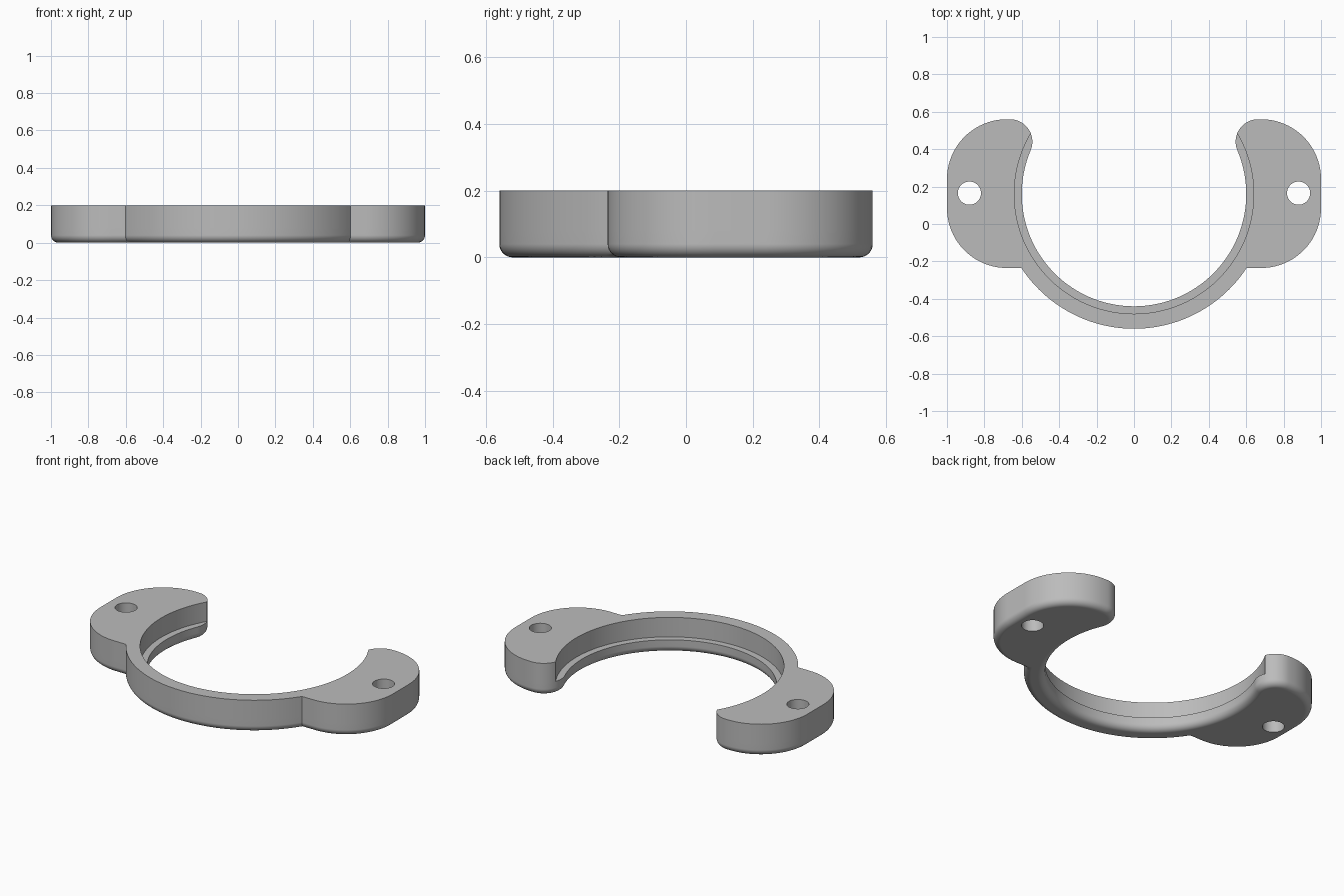
import bpy, bmesh
from math import pi, sin, cos, sqrt, acos, atan2, hypot

cube = bpy.data.objects.get("Cube")
if cube:
    bpy.data.objects.remove(cube, do_unlink=True)

# Main dimensions
HEIGHT, LEDGE_Z, FILLET = 0.2, 0.08, 0.04
RING_Y, R_OUT, R_SEAT, R_LIP = 0.16, 0.72, 0.64, 0.60
EAR_X, EAR_R, EAR_FRONT, EAR_BACK = 0.68, 0.32, 0.085, 0.24
TIP_R, TIP_Y = 0.12, 0.44
TIP_X = sqrt((R_LIP + TIP_R) ** 2 - (TIP_Y - RING_Y) ** 2)


def arc(cx, cy, r, a0, a1, n):
    steps = [a0 + (a1 - a0) * i / n for i in range(n + 1)]
    return [(cx + r * cos(a), cy + r * sin(a)) for a in steps]


def half_outline(d):
    """Left half of the plan outline, shrunk inward by d."""
    y = EAR_FRONT - EAR_R + d
    r = R_OUT - d
    joint = atan2(y - RING_Y, sqrt(r * r - (y - RING_Y) ** 2))
    lean = atan2(TIP_Y - RING_Y, TIP_X)
    # Angle on the tip where the seat wall leaves it
    c = (R_OUT ** 2 + TIP_R ** 2 - R_SEAT ** 2) / (2 * R_OUT * TIP_R)
    split = pi + lean - acos(c)
    pts = arc(0, RING_Y, r, -pi / 2, joint, 24)
    pts += arc(EAR_X, EAR_FRONT, EAR_R - d, -pi / 2, 0, 20)
    pts += arc(EAR_X, EAR_BACK, EAR_R - d, 0, pi / 2, 20)
    pts += arc(TIP_X, TIP_Y, TIP_R - d, pi / 2, split, 12)
    pts += arc(TIP_X, TIP_Y, TIP_R - d, split, pi + lean, 8)[1:]
    pts += arc(0, RING_Y, R_LIP + d, lean, -pi / 2, 48)[1:]
    return pts


def push_to_seat(p):
    """Move points of the lip radially out to the seat wall."""
    x, y = p[0], p[1] - RING_Y
    k = max(1, R_SEAT / hypot(x, y))
    return (x * k, RING_Y + y * k)


# Layers from the rounded underside up to the flat top
layers = []
STEPS = 8
for i in range(STEPS + 1):
    a = pi / 2 * i / STEPS
    layers.append((half_outline(FILLET * (1 - sin(a))), FILLET * (1 - cos(a))))
lip = half_outline(0)
seat = [push_to_seat(p) for p in lip]
layers += [(lip, LEDGE_Z), (seat, LEDGE_Z), (seat, HEIGHT)]

bm = bmesh.new()
rows = [[bm.verts.new((x, y, z)) for x, y in pts] for pts, z in layers]
for low, high in zip(rows, rows[1:]):
    for i in range(len(low) - 1):
        bm.faces.new((low[i], low[i + 1], high[i + 1], high[i]))
bm.faces.new(rows[0][::-1])
bm.faces.new(rows[-1])
for v in bm.verts:
    if abs(v.co.x) < 1e-5:
        v.co.x = 0
bmesh.ops.remove_doubles(bm, verts=bm.verts, dist=1e-5)
mesh = bpy.data.meshes.new("ring_bracket")
bm.to_mesh(mesh)
bm.free()
body = bpy.data.objects.new("ring_bracket", mesh)
bpy.context.collection.objects.link(body)

grey = bpy.data.materials.new("plain grey")
grey.use_nodes = True
grey.diffuse_color = (0.5, 0.5, 0.5, 1)
grey.node_tree.nodes["Principled BSDF"].inputs["Base Color"].default_value = (0.5, 0.5, 0.5, 1)
mesh.materials.append(grey)

# Mirror to the right side, then drill a screw hole through each ear
mirror = body.modifiers.new("mirror", "MIRROR")
mirror.merge_threshold = 1e-4
cutters = []
for side in (-1, 1):
    bpy.ops.mesh.primitive_cylinder_add(vertices=40, radius=0.062, depth=1,
                                        location=(side * 0.88, 0.165, 0.1))
    cutter = bpy.context.object
    cutter.name = "screw_hole_cutter"
    cutter.hide_render = True
    cutter.data.materials.append(grey)
    cutters.append(cutter)
    drill = body.modifiers.new("drill", "BOOLEAN")
    drill.operation, drill.solver, drill.object = "DIFFERENCE", "EXACT", cutter

bpy.ops.object.select_all(action="DESELECT")
body.select_set(True)
bpy.context.view_layer.objects.active = body
for name in [m.name for m in body.modifiers]:
    bpy.ops.object.modifier_apply(modifier=name)
for cutter in cutters:
    bpy.data.objects.remove(cutter, do_unlink=True)

# Smooth curved walls, crisp rims and flat faces
bpy.ops.object.shade_smooth_by_angle(angle=pi / 6)
body.modifiers.new("flat_faces", "WEIGHTED_NORMAL").keep_sharp = True
